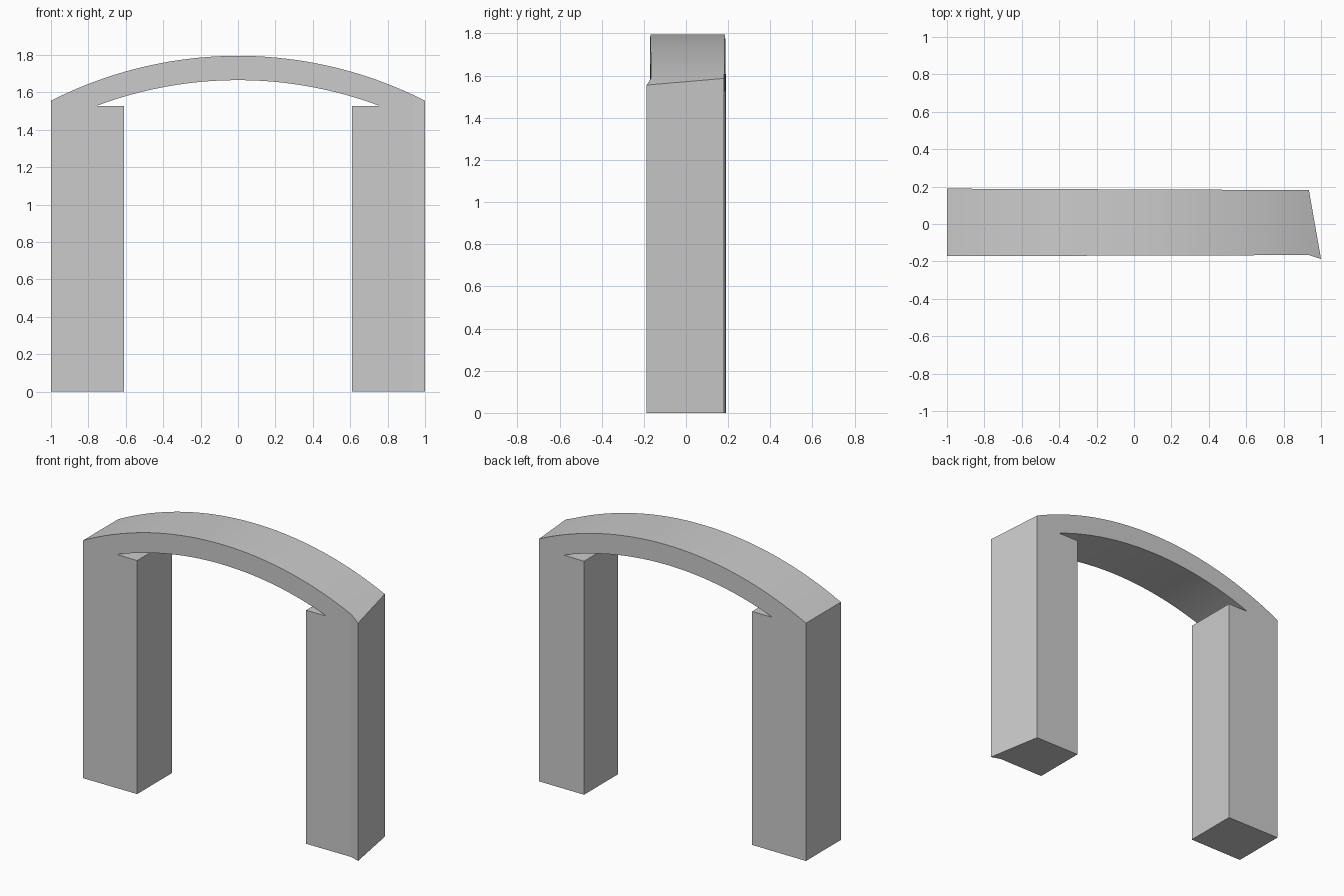
import bpy
import bmesh
import math

cube = bpy.data.objects.get("Cube")
if cube:
    bpy.data.objects.remove(cube, do_unlink=True)

# Plain stone colour
stone = bpy.data.materials.new("light_grey_stone")
stone.use_nodes = True
grey = (0.6, 0.6, 0.6, 1)
stone.diffuse_color = grey
stone.node_tree.nodes["Principled BSDF"].inputs["Base Color"].default_value = grey

INNER_LEG, SLOT_TIP, LEDGE = 0.61, 0.75, 1.527
LEFT_END, RIGHT_BACK, RIGHT_FRONT = -1.0, 0.935, 1.0
STEPS = 48


def arc_z(x, apex, radius):
    """Height of a shallow circular arc centred on x = 0."""
    return apex - radius + math.sqrt(radius * radius - x * x)


def outer_z(x):
    return arc_z(x, 1.795, 2.203)


def inner_z(x):
    return arc_z(x, 1.665, 2.15)


def spread(a, b):
    return [a + (b - a) * i / STEPS for i in range(STEPS + 1)]


# Arch outline: legs, ledges with thin slots, and the curved span
outline = [(LEFT_END, 0), (-INNER_LEG, 0), (-INNER_LEG, LEDGE), (-SLOT_TIP, LEDGE)]
outline += [(x, inner_z(x)) for x in spread(-SLOT_TIP, SLOT_TIP)]
outline += [(SLOT_TIP, LEDGE), (INNER_LEG, LEDGE), (INNER_LEG, 0), (RIGHT_BACK, 0)]
outline += [(x, outer_z(x)) for x in spread(RIGHT_BACK, LEFT_END)]


def front_y(x):
    return -0.169 + 0.003 * x


def back_y(x):
    return 0.185 - 0.004 * x


bm = bmesh.new()
front = [bm.verts.new((x, front_y(x), z)) for x, z in outline]
back = [bm.verts.new((x, back_y(x), z)) for x, z in outline]
bm.faces.new(front)
bm.faces.new(back[::-1])

# Flared corner on the left leg, which closes the open end
low = bm.verts.new((RIGHT_FRONT, -0.187, 0))
high = bm.verts.new((RIGHT_FRONT, -0.187, outer_z(RIGHT_FRONT)))
count = len(outline)
for i in range(count):
    j = (i + 1) % count
    if outline[i][0] == RIGHT_BACK and outline[j][0] == RIGHT_BACK:
        bm.faces.new((front[i], low, high, front[j]))
        bm.faces.new((low, back[i], back[j], high))
        bm.faces.new((front[i], back[i], low))
        bm.faces.new((front[j], high, back[j]))
    else:
        bm.faces.new((front[i], back[i], back[j], front[j]))
bmesh.ops.recalc_face_normals(bm, faces=bm.faces)

mesh = bpy.data.meshes.new("archway")
bm.to_mesh(mesh)
bm.free()
mesh.materials.append(stone)
arch = bpy.data.objects.new("archway", mesh)
bpy.context.collection.objects.link(arch)

# Smooth curves with crisp corners
bpy.ops.object.select_all(action="DESELECT")
arch.select_set(True)
bpy.context.view_layer.objects.active = arch
bpy.ops.object.shade_smooth_by_angle(angle=math.radians(12))
